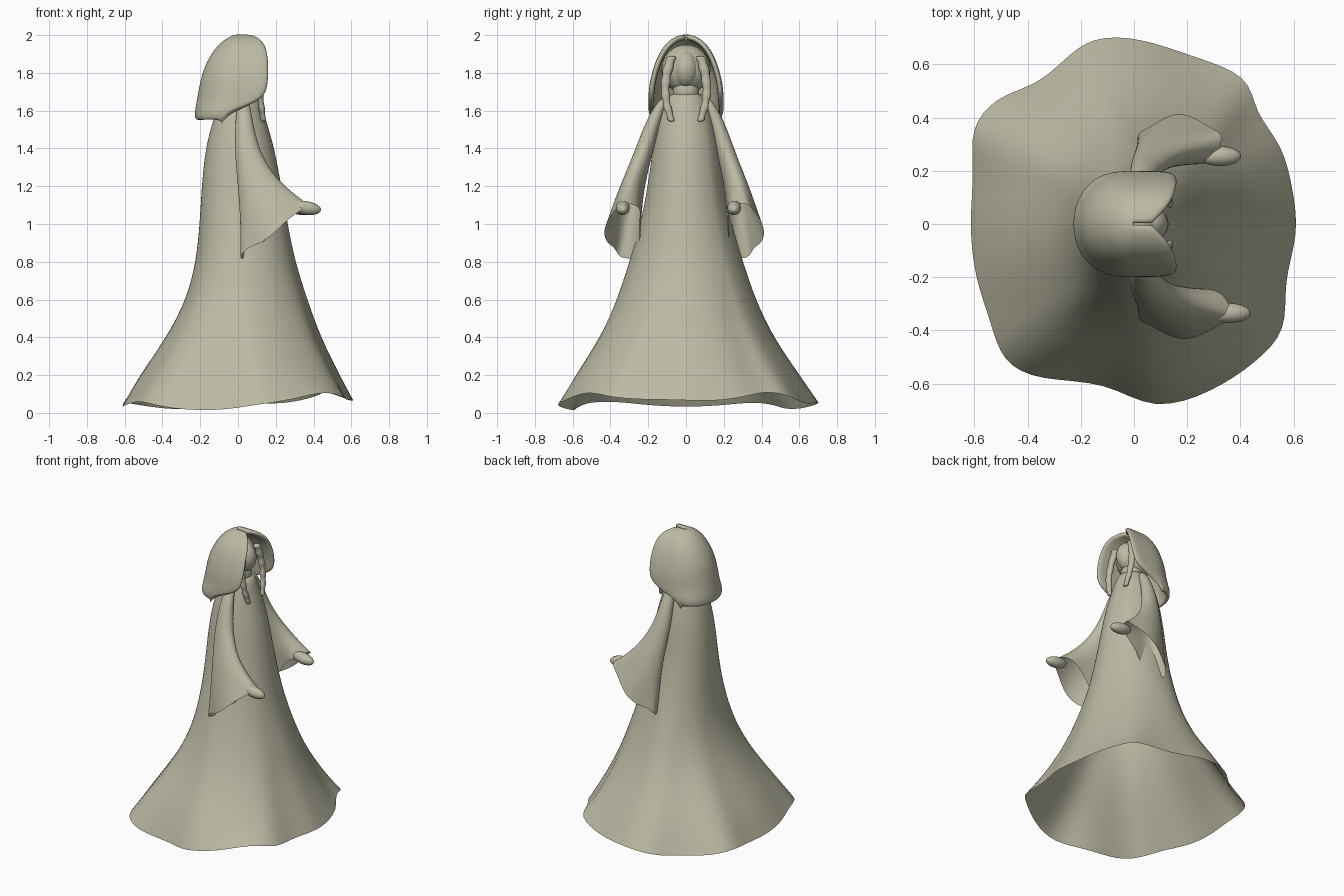
import bpy, bmesh
from math import sin, cos, pi, hypot, atan2
from mathutils import Vector

cube = bpy.data.objects.get("Cube")
if cube:
    bpy.data.objects.remove(cube, do_unlink=True)

clay = bpy.data.materials.new("clay grey")
clay.use_nodes = True
colour = (0.5, 0.49, 0.37, 1)
clay.diffuse_color = colour
clay.node_tree.nodes["Principled BSDF"].inputs["Base Color"].default_value = colour


def loft(name, rings, closed=True, cap_start=False, cap_end=False, thickness=0, levels=2):
    """Skin a list of equally long point rings and smooth the result."""
    bm = bmesh.new()
    rows = [[bm.verts.new(p) for p in ring] for ring in rings]
    n = len(rows[0])
    for low, high in zip(rows, rows[1:]):
        for i in range(n if closed else n - 1):
            j = (i + 1) % n
            bm.faces.new((low[i], low[j], high[j], high[i]))
    if cap_start:
        bm.faces.new(rows[0][::-1])
    if cap_end:
        bm.faces.new(rows[-1])
    bmesh.ops.recalc_face_normals(bm, faces=bm.faces)
    mesh = bpy.data.meshes.new(name)
    bm.to_mesh(mesh)
    bm.free()
    obj = bpy.data.objects.new(name, mesh)
    bpy.context.collection.objects.link(obj)
    mesh.materials.append(clay)
    mesh.shade_smooth()
    if thickness:
        solid = obj.modifiers.new("thickness", 'SOLIDIFY')
        solid.thickness = thickness
        solid.offset = -1
    sub = obj.modifiers.new("smooth", 'SUBSURF')
    sub.levels = sub.render_levels = levels
    return obj


def ellipsoid(name, centre, size, rotation=(0, 0, 0)):
    bpy.ops.mesh.primitive_uv_sphere_add(segments=24, ring_count=16, location=centre, rotation=rotation)
    obj = bpy.context.object
    obj.name = name
    obj.scale = size
    obj.data.materials.append(clay)
    obj.data.shade_smooth()


# Robe: elliptical sections that flare into an uneven, wavy hem
hem = [(.62, -.04, .07), (.60, .12, .06), (.56, .3, .08), (.45, .42, .12), (.44, .56, .09),
       (.22, .63, .04), (.03, .7, .06), (-.16, .71, .05), (-.27, .61, .02), (-.37, .52, .02),
       (-.52, .48, .04), (-.62, .36, .06), (-.6, .2, .04), (-.62, 0, .03), (-.6, -.2, .04),
       (-.54, -.36, .06), (-.5, -.52, .06), (-.36, -.59, .02), (-.1, -.59, .01), (.07, -.71, .04),
       (.3, -.63, .07), (.46, -.52, .12), (.58, -.4, .08), (.56, -.22, .07)]
sections = [(.2, -.52, .54, .59), (.4, -.38, .44, .46), (.6, -.275, .37, .37), (.8, -.225, .305, .305),
            (1, -.205, .265, .245), (1.2, -.195, .232, .205), (1.4, -.175, .195, .18),
            (1.55, -.135, .15, .15), (1.65, -.09, .12, .12), (1.7, -.06, .1, .08)]
robe = [hem]
for z, back, front, side in sections:
    fold = max(0, (.9 - z) / .85) ** 1.5
    ring = []
    for hx, hy, hz in hem:
        a = atan2(hy / .68, hx / .61)
        stretch = 1 + (hypot(hx / .61, hy / .68) - 1) * fold
        ring.append(((front if cos(a) > 0 else -back) * cos(a) * stretch, side * sin(a) * stretch, z))
    robe.append(ring)
loft("robe", robe, cap_end=True)

# Hood: horseshoe sections, open towards the face
hood_sections = [(1.55, -.23, -.09, .185), (1.6, -.23, -.06, .2), (1.655, -.22, .14, .2),
                 (1.74, -.205, .16, .195), (1.82, -.185, .165, .175), (1.89, -.15, .16, .15),
                 (1.95, -.105, .15, .112), (1.985, -.06, .125, .07), (2.002, -.02, .09, .03), (2.004, 0, .07, .003)]
hood = []
for z, back, front, side in hood_sections:
    middle = min(0, front)
    arc = [(middle + (back - middle) * cos(t), side * sin(t), z)
           for t in [pi * (i / 12 - .5) for i in range(13)]]
    mid = (front + middle) / 2
    hood.append([(front, -side, z), (mid, -side, z)] + arc + [(mid, side, z), (front, side, z)])
loft("hood", hood, closed=False, thickness=.03)

# Head with hair framing the recessed face
ellipsoid("hair", (-.01, 0, 1.82), (.12, .13, .13))
ellipsoid("face", (.045, 0, 1.82), (.085, .07, .1))
ellipsoid("neck", (.02, 0, 1.7), (.07, .07, .08))

# Sleeves: back point and front point of each section, sideways offset, half width
sleeve = [((0, 1.67), (.06, 1.67), .11, .025), ((-.015, 1.55), (.075, 1.56), .165, .04),
          ((-.02, 1.38), (.11, 1.4), .215, .05), ((0, 1.18), (.17, 1.29), .265, .06),
          ((.01, 1.02), (.25, 1.2), .295, .075), ((.01, .82), (.37, 1.11), .32, .095)]
for label, sign, reach, spread in (("left", 1, .9, .97), ("right", -1, 1, 1.03)):
    rings = []
    for k, (back, front, offset, half) in enumerate(sleeve):
        ring = []
        for i in range(16):
            a = 2 * pi * i / 16
            s = (1 - cos(a)) / 2
            x = back[0] + (front[0] - back[0]) * s
            z = back[1] + (front[1] - back[1]) * s
            y = offset * spread + half * sin(a)
            if k == len(sleeve) - 1:
                # ragged cuff edge
                z += .03 * sin(3 * a + 1) * sin(a) ** 2 + .02 * sin(a * 2)
                y += .015 * cos(4 * a)
            ring.append((x * reach, sign * y, z))
        rings.append(ring)
    loft(label + "_sleeve", rings, cap_start=True)
    ellipsoid(label + "_hand", (.36 * reach, sign * (.335 if sign < 0 else .255), 1.085),
              (.08, .037, .036), (0, .15, 0))

    # Braid: a tapering tube with bulging strands
    braid = []
    for k in range(16):
        t = k / 15
        centre = Vector((.09 + .045 * t, sign * (.075 + .035 * sin(pi * t)), 1.89 - .35 * t))
        radius = (.03 + .006 * cos(k * 2.1)) * (1 - .35 * t)
        braid.append([centre + Vector((radius * .8 * cos(pi * i / 4), radius * sin(pi * i / 4), 0))
                      for i in range(8)])
    loft(label + "_braid", braid, cap_start=True, cap_end=True, levels=1)
